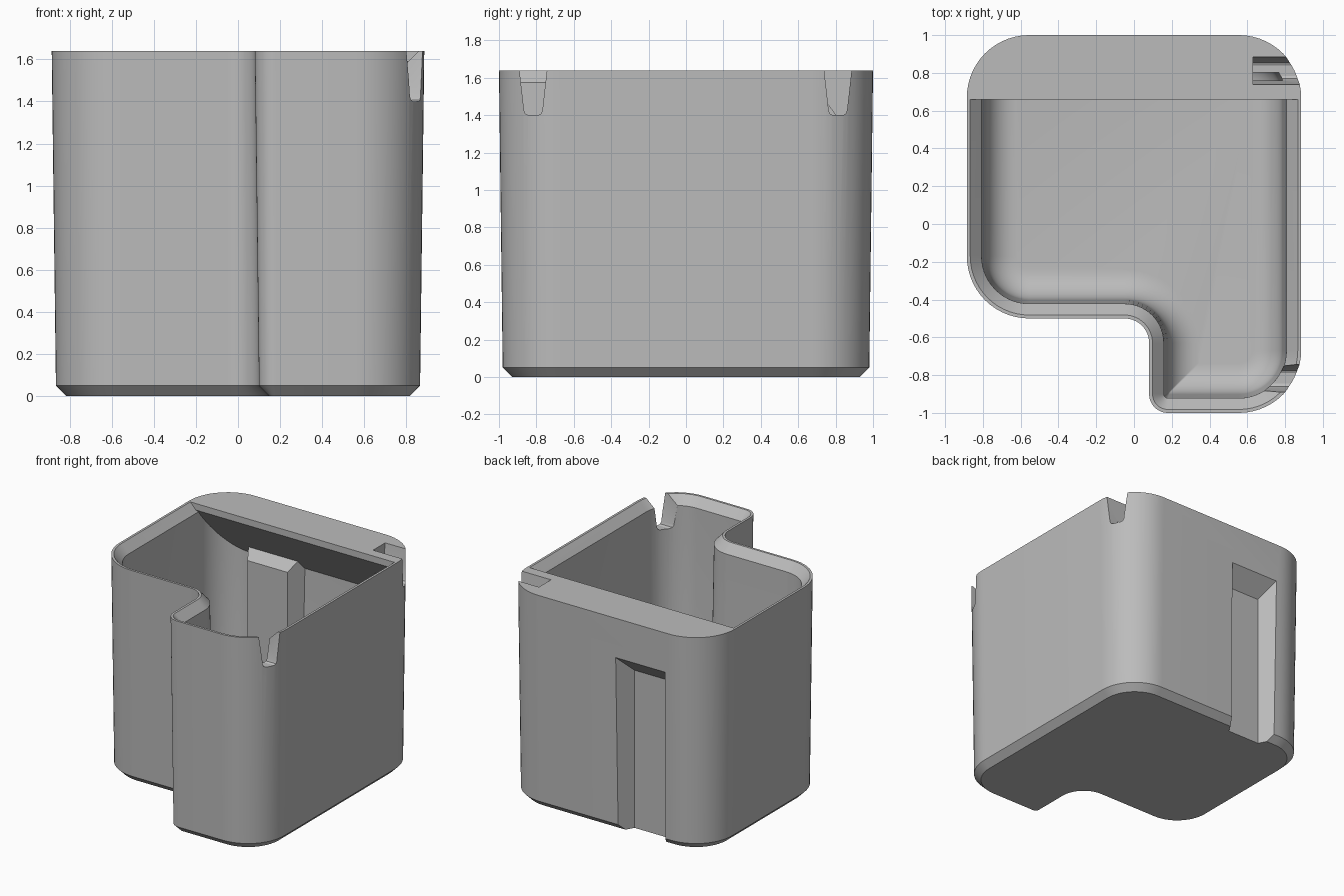
import bpy, bmesh, math

cube = bpy.data.objects.get("Cube")
if cube:
    bpy.data.objects.remove(cube, do_unlink=True)

HEIGHT = 1.64
SEGMENTS = 14
# Footprint corners: x, y, direction to the inside, radius, convex or not
CORNERS = [
    (0.885, 1, -1, -1, 0.33, True),
    (-0.885, 1, 1, -1, 0.33, True),
    (-0.885, -0.5, 1, 1, 0.33, True),
    (0.08, -0.5, 1, 1, 0.13, False),
    (0.08, -1, 1, 1, 0.1, True),
    (0.885, -1, -1, 1, 0.33, True),
]


def outline(inset):
    """Rounded L-shaped footprint, moved inwards by the inset."""
    points = []
    for x, y, sx, sy, r, convex in CORNERS:
        side = 1 if convex else -1
        r = max(r - side * inset, 0.006)
        cx = x + sx * inset + side * sx * r
        cy = y + sy * inset + side * sy * r
        start = math.atan2(-side * sy, -side * sx) - side * math.pi / 4
        for i in range(SEGMENTS + 1):
            a = start + side * i / SEGMENTS * math.pi / 2
            points.append((cx + r * math.cos(a), cy + r * math.sin(a)))
    return points


def finish(name, bm):
    bmesh.ops.recalc_face_normals(bm, faces=bm.faces)
    mesh = bpy.data.meshes.new(name)
    bm.to_mesh(mesh)
    bm.free()
    obj = bpy.data.objects.new(name, mesh)
    bpy.context.collection.objects.link(obj)
    return obj


def loft(name, rings):
    """Skin closed rings of 3D points and cap both ends."""
    bm = bmesh.new()
    loops = [[bm.verts.new(p) for p in ring] for ring in rings]
    n = len(loops[0])
    for low, high in zip(loops, loops[1:]):
        for i in range(n):
            j = (i + 1) % n
            bm.faces.new((low[i], low[j], high[j], high[i]))
    bm.faces.new(loops[0][::-1])
    bm.faces.new(loops[-1])
    return finish(name, bm)


def shell(name, levels):
    return loft(name, [[(x, y, z) for x, y in outline(d)] for z, d in levels])


def prism(name, profile, x0, x1):
    """Extrude a y-z profile along x."""
    return loft(name, [[(x, y, z) for y, z in profile] for x in (x0, x1)])


def channel(name, front, half, top):
    """Upright channel on the back, flaring and rising towards the rear."""
    centre, run = -0.31, 0.23
    rings = []
    for y, h, z in ((front, half, top), (front + run, half + run * 0.57, top + run)):
        rings.append([(centre - h, y, -0.1), (centre + h, y, -0.1),
                      (centre + h, y, z), (centre - h, y, z)])
    return loft(name, rings)


def cut(target, *cutters):
    """Subtract each cutter in turn, then discard it."""
    for cutter in cutters:
        cutter.hide_render = True
        mod = target.modifiers.new("cut", "BOOLEAN")
        mod.operation = "DIFFERENCE"
        mod.solver = "EXACT"
        mod.object = cutter
        bpy.context.view_layer.update()
        graph = bpy.context.evaluated_depsgraph_get()
        mesh = bpy.data.meshes.new_from_object(target.evaluated_get(graph))
        target.modifiers.clear()
        target.data = mesh
        bpy.data.objects.remove(cutter, do_unlink=True)


# Outer body with slight taper and bottom chamfer
body = shell("bin_body", [(0, 0.07), (0.05, 0.02), (HEIGHT, 0)])

# Cavity: filleted floor, tapered wall, bevelled rim
FLOOR, FILLET, WALL = 0.08, 0.16, 0.1
levels = []
for i in range(9):
    a = i / 8 * math.pi / 2
    levels.append((FLOOR + FILLET * (1 - math.cos(a)), WALL + FILLET * (1 - math.sin(a))))
levels += [(HEIGHT - 0.065, 0.078), (HEIGHT, 0.018), (HEIGHT + 0.1, 0.018)]
cavity = shell("cavity", levels)

# Rear shelf with sloping underside, and the pillar behind the channel
shelf = prism("shelf", [(0.66, 1.9), (0.66, 1.59), (1.1, 0.996), (1.1, 1.9)], -1.2, 1.2)
pillar = channel("pillar", 0.8, 0.17, 1.24)
cut(cavity, shelf, pillar)

# Tapered rim notches on the right-hand wall
notches = []
for y in (-0.817, 0.812):
    half = [(0.08, 1.7), (0.049, 1.425), (0.042, 1.408), (0.028, 1.4)]
    profile = [(y - w, z) for w, z in half] + [(y + w, z) for w, z in reversed(half)]
    notches.append(prism("notch", profile, 0.63, 1.1))

recess = channel("recess", 0.87, 0.138, 1.21)
cut(body, cavity, recess, *notches)

# Single grey plastic
grey = bpy.data.materials.new("grey_plastic")
grey.use_nodes = True
colour = (0.5, 0.5, 0.5, 1)
grey.diffuse_color = colour
grey.node_tree.nodes["Principled BSDF"].inputs["Base Color"].default_value = colour
body.data.materials.clear()
body.data.materials.append(grey)
for poly in body.data.polygons:
    poly.material_index = 0

bpy.ops.object.select_all(action="DESELECT")
body.select_set(True)
bpy.context.view_layer.objects.active = body
bpy.ops.object.shade_smooth_by_angle(angle=math.radians(25))
